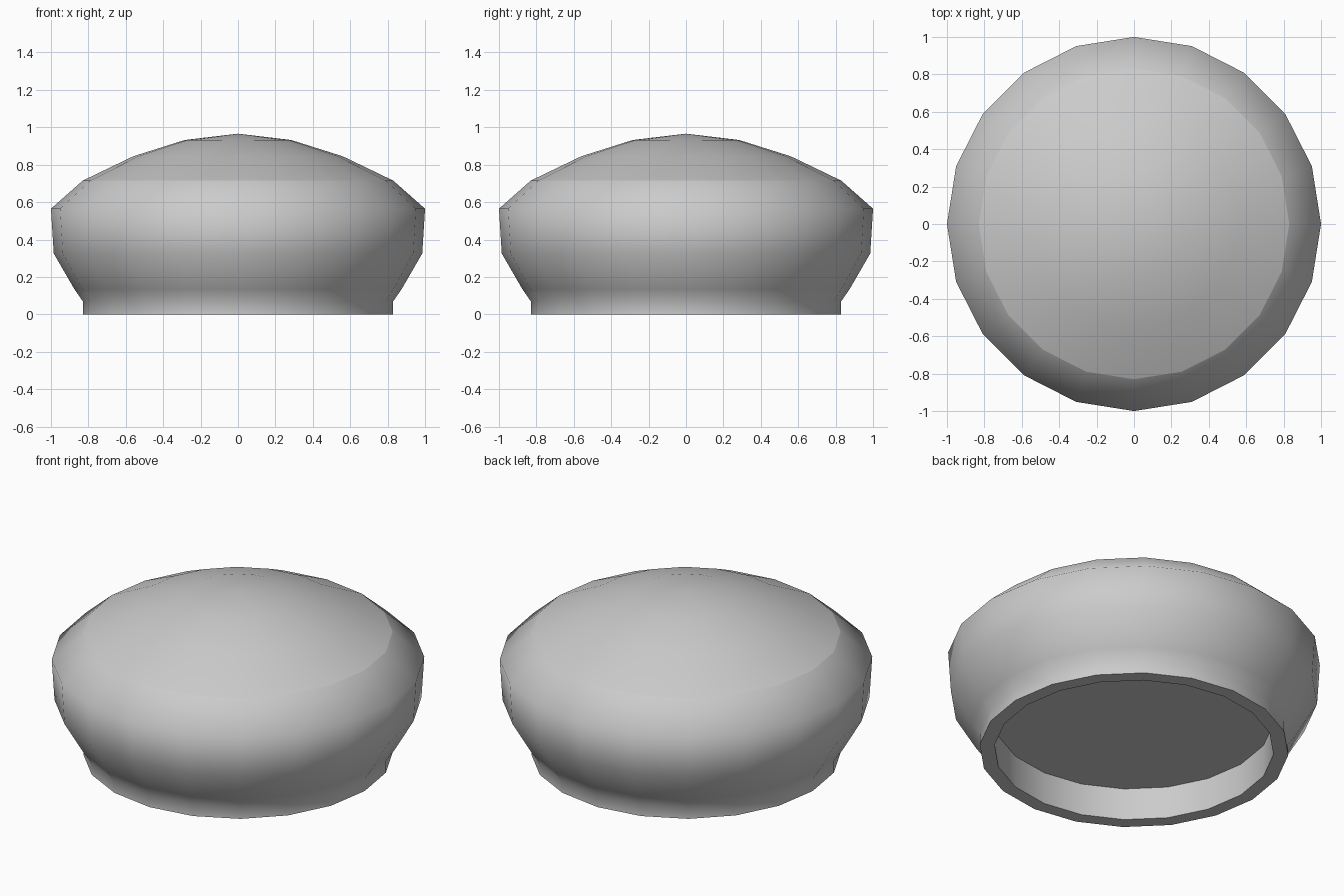
import bpy, bmesh
from math import sin, cos, pi

if "Cube" in bpy.data.objects:
    bpy.data.objects.remove(bpy.data.objects["Cube"])

SIDES = 20


def lathe(name, profile, sharp=()):
    """Revolve (radius, z) points around z; sharp lists the profile rings kept as hard edges."""
    bm = bmesh.new()
    rings = []
    for r, z in profile:
        if r == 0:
            rings.append([bm.verts.new((0, 0, z))] * SIDES)
        else:
            rings.append([bm.verts.new((r * cos(2 * pi * i / SIDES), r * sin(2 * pi * i / SIDES), z))
                          for i in range(SIDES)])
    for a, b in zip(rings, rings[1:]):
        for i in range(SIDES):
            j = (i + 1) % SIDES
            corners = list(dict.fromkeys((a[i], a[j], b[j], b[i])))
            bm.faces.new(corners).smooth = True
    for k in sharp:
        for i in range(SIDES):
            bm.edges.get((rings[k][i], rings[k][(i + 1) % SIDES])).smooth = False
    mesh = bpy.data.meshes.new(name)
    bm.to_mesh(mesh)
    bm.free()
    obj = bpy.data.objects.new(name, mesh)
    bpy.context.collection.objects.link(obj)
    return obj


# Bulging side wall with a flat foot rim and a recessed underside
lathe("body", [(0, 0.19), (0.75, 0.19), (0.75, 0), (0.83, 0), (0.83, 0.07), (0.875, 0.135),
               (0.985, 0.325), (1.0, 0.565), (0.83, 0.715)], sharp=(1, 2, 3))

# Shallow domed top, shaded separately from the body
lathe("domed_top", [(0.83, 0.715), (0.56, 0.845), (0.285, 0.932), (0, 0.966)])
